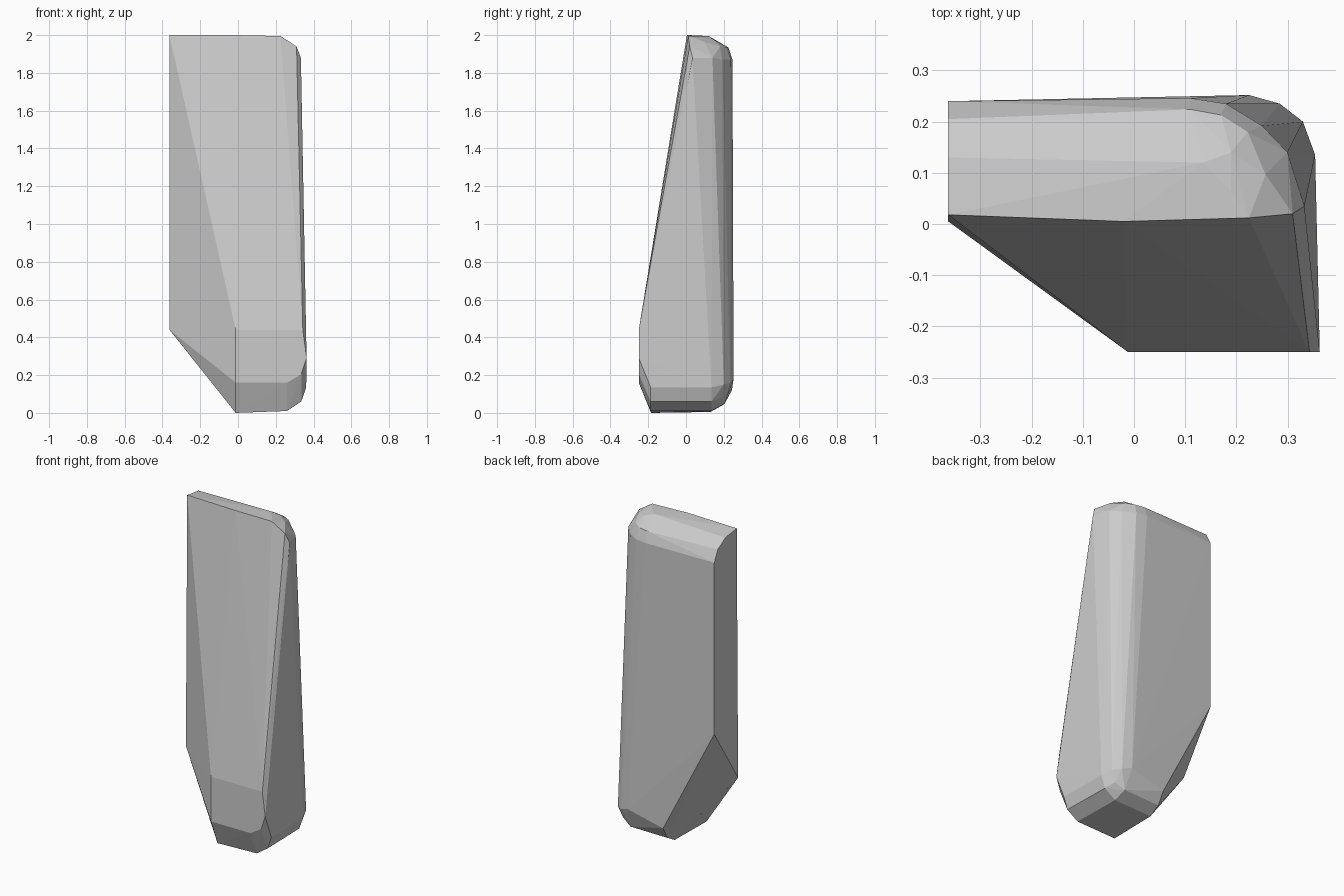
import bpy, bmesh

bm = bmesh.new()


def profile(x, yz):
    """Cross-section points in a plane of constant x."""
    for y, z in yz:
        bm.verts.new((x, y, z))


def points(*pts):
    for p in pts:
        bm.verts.new(p)


# flat cut on the left side
profile(-0.363, [(0.018, 2), (0.13, 1.985), (0.205, 1.94), (0.24, 1.87),
                 (0.24, 0.80), (0.005, 0.44)])

# lower spine where the slanted left cut meets the foot
profile(-0.012, [(-0.25, 0.44), (-0.25, 0.16), (-0.185, 0.0), (0.13, 0.005),
                 (0.20, 0.045), (0.243, 0.12)])

# front face of the foot, rounded on the right
points((0.343, -0.25, 0.44), (0.363, -0.25, 0.29), (0.335, -0.25, 0.205), (0.26, -0.25, 0.16))

# rounded lower right edge, front to back
for y, k in ((-0.187, 0.0), (0.135, 0.007)):
    points((0.26 - k, y, 0.01), (0.335 - k, y, 0.06), (0.361 - k, y, 0.135))

# rounded rear right corner of the foot
points((0.33, 0.20, 0.15), (0.285, 0.235, 0.16), (0.225, 0.252, 0.18),
       (0.30, 0.19, 0.085), (0.24, 0.205, 0.05))

# top front edge and rounded top corner
points((-0.02, 0.005, 2), (0.225, 0.012, 1.995), (0.31, 0.02, 1.94), (0.333, 0.035, 1.88),
       (0.19, 0.065, 1.995), (0.257, 0.097, 1.965), (0.135, 0.12, 1.995),
       (0.19, 0.14, 1.98), (0.222, 0.18, 1.94), (0.17, 0.213, 1.935), (0.11, 0.224, 1.935),
       (0.30, 0.14, 1.88), (0.25, 0.192, 1.87), (0.18, 0.235, 1.87), (0.11, 0.246, 1.87))

# wrap the convex faceted solid around the outline
res = bmesh.ops.convex_hull(bm, input=bm.verts)
loose = [v for v in bm.verts if not v.link_faces]
bmesh.ops.delete(bm, geom=loose, context='VERTS')
bmesh.ops.recalc_face_normals(bm, faces=bm.faces)

mesh = bpy.data.meshes.new("faceted_block")
bm.to_mesh(mesh)
bm.free()
bpy.context.collection.objects.link(bpy.data.objects.new("faceted_block", mesh))
